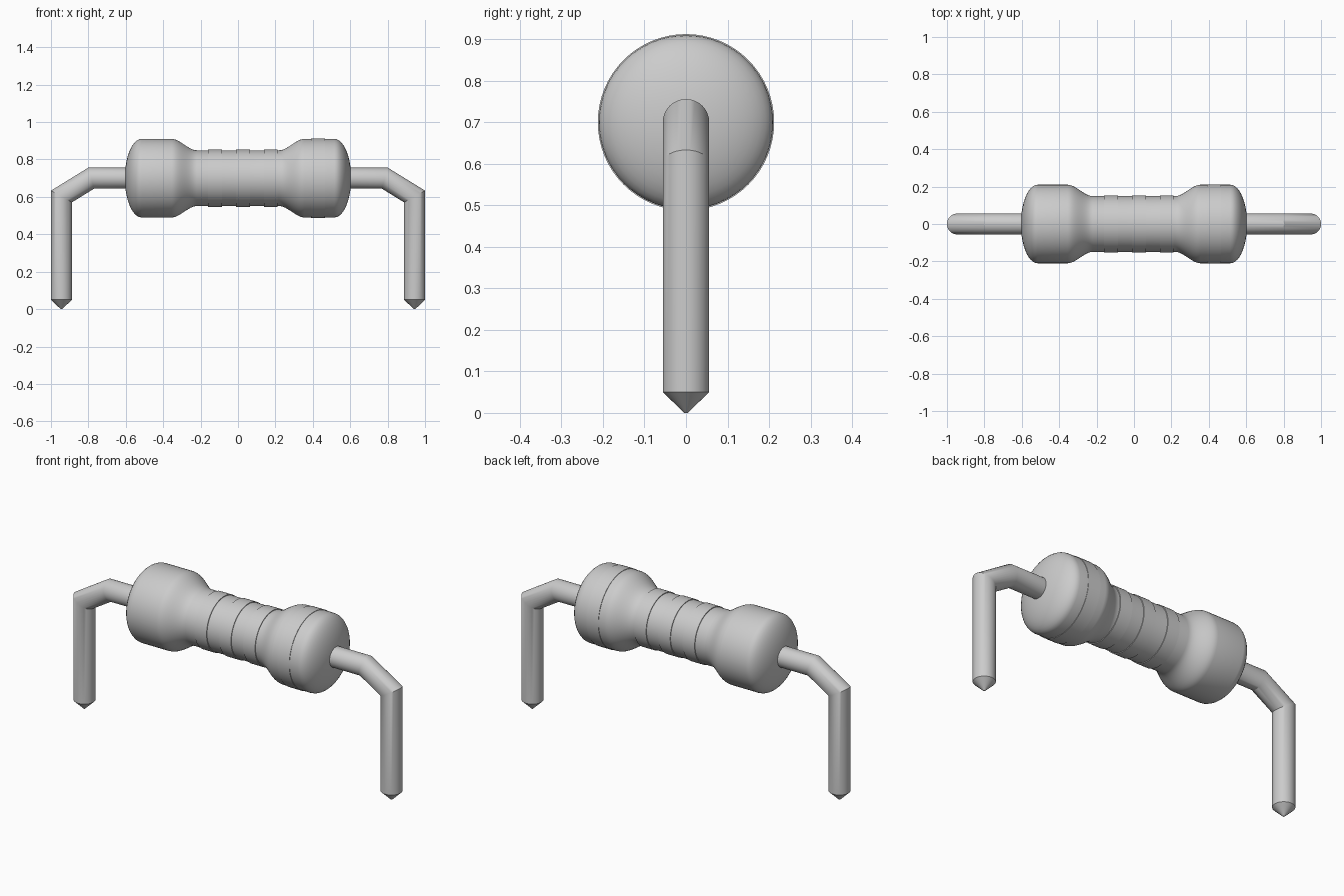
import bpy, bmesh, math
from mathutils import Vector

if "Cube" in bpy.data.objects:
    bpy.data.objects.remove(bpy.data.objects["Cube"])

AXIS_Z = 0.70
WIRE_R = 0.056

grey = bpy.data.materials.new("plain grey")
grey.use_nodes = True
colour = (0.6, 0.6, 0.6, 1)
grey.diffuse_color = colour
grey.node_tree.nodes["Principled BSDF"].inputs["Base Color"].default_value = colour


def loft(name, stations, capped=True, sides=64):
    """Skin rings given as (centre, sideways vector in the xz plane, y radius)."""
    bm = bmesh.new()
    rings = []
    for centre, side, ry in stations:
        ring = []
        for i in range(sides):
            a = math.tau * i / sides
            ring.append(bm.verts.new(centre + side * math.cos(a) + Vector((0, ry * math.sin(a), 0))))
        rings.append(ring)
    for a, b in zip(rings, rings[1:]):
        for i in range(sides):
            j = (i + 1) % sides
            bm.faces.new((a[i], a[j], b[j], b[i]))
    if capped:
        bm.faces.new(rings[0])
        bm.faces.new(rings[-1])
    bmesh.ops.recalc_face_normals(bm, faces=bm.faces)
    mesh = bpy.data.meshes.new(name)
    bm.to_mesh(mesh)
    bm.free()
    mesh.materials.append(grey)
    obj = bpy.data.objects.new(name, mesh)
    bpy.context.collection.objects.link(obj)
    bpy.ops.object.select_all(action="DESELECT")
    obj.select_set(True)
    bpy.context.view_layer.objects.active = obj
    bpy.ops.object.shade_smooth_by_angle(angle=math.radians(30))
    return obj


def turned(name, profile, capped=True):
    """Solid of revolution about the body axis from (x, radius) points."""
    return loft(name, [(Vector((x, 0, AXIS_Z)), Vector((0, 0, r)), r) for x, r in profile], capped)


# Body: domed ends, swollen caps and a narrow waist, mirrored in x
dome = [(-0.515 - 0.09 * math.cos(t), 0.21 * math.sin(t))
        for t in (math.radians(2 + 8 * i) for i in range(12))]
neck = []
for i in range(13):
    t = i / 12
    neck.append((-0.355 + 0.135 * t, 0.21 - 0.061 * t * t * (3 - 2 * t)))
half = dome + neck
turned("body", half + [(-x, r) for x, r in reversed(half)])

# Raised bands: three on the waist, one on the left cap
for i, (start, r) in enumerate([(-0.16, 0.153), (-0.01, 0.153), (0.138, 0.153), (0.39, 0.2125)]):
    end = start + 0.074
    turned(f"band_{i + 1}", [(start, r - 0.02), (start, r), (end, r), (end, r - 0.02)], capped=False)


# Leads: mitred bent wire with a pointed tip
def lead(name, s):
    path = [Vector((s * x, 0, z)) for x, z in
            [(0.944, 0), (0.944, 0.05), (0.944, 0.602), (0.785, AXIS_Z), (0.55, AXIS_Z)]]
    stations = []
    for i, p in enumerate(path):
        before = (p - path[max(i - 1, 0)]).normalized()
        after = (path[min(i + 1, len(path) - 1)] - p).normalized()
        along = (before + after).normalized()
        r = 0.004 if i == 0 else WIRE_R
        miter = r / along.dot(after if after.length else before)
        stations.append((p, Vector((along.z, 0, -along.x)) * miter, r))
    loft(name, stations, sides=32)


lead("left_lead", 1)
lead("right_lead", -1)
